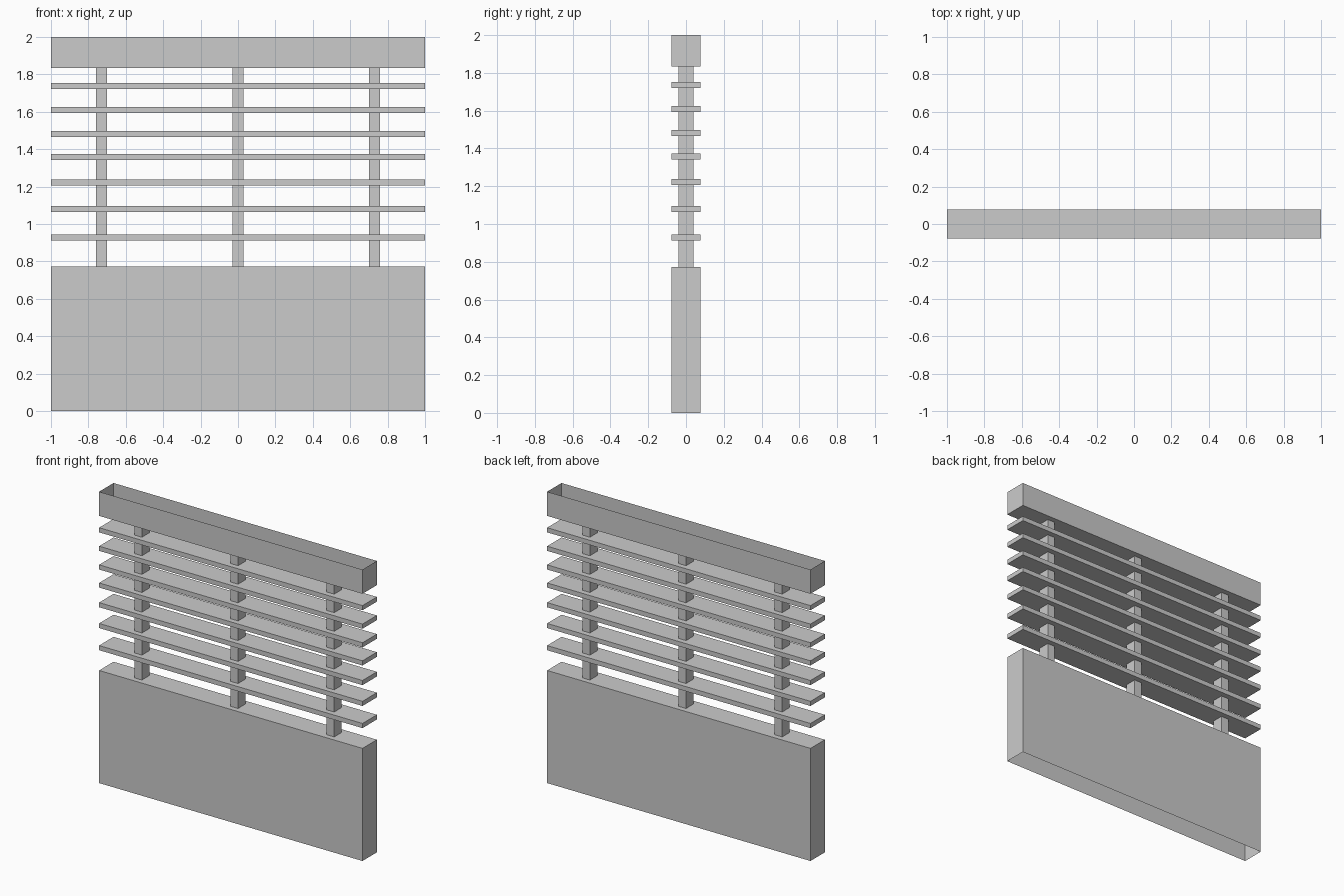
import bpy
import bmesh

if "Cube" in bpy.data.objects:
    bpy.data.objects.remove(bpy.data.objects["Cube"])

HALF_W, HALF_D = 1.0, 0.078


def box(name, x, y, z, open_sides=()):
    """Box from (min, max) ranges; open_sides lists 'top' / 'bottom' faces to leave out."""
    bm = bmesh.new()
    bmesh.ops.create_cube(bm, size=1.0)
    for v in bm.verts:
        v.co = [r[0] if c < 0 else r[1] for c, r in zip(v.co, (x, y, z))]
    bm.normal_update()
    drop = [f for f in bm.faces
            if (f.normal.z > 0.9 and "top" in open_sides)
            or (f.normal.z < -0.9 and "bottom" in open_sides)]
    bmesh.ops.delete(bm, geom=drop, context='FACES_ONLY')
    mesh = bpy.data.meshes.new(name)
    bm.to_mesh(mesh)
    bm.free()
    obj = bpy.data.objects.new(name, mesh)
    bpy.context.collection.objects.link(obj)
    return obj


full_x, full_y = (-HALF_W, HALF_W), (-HALF_D, HALF_D)

# Solid lower wall (open underneath) and top beam (open above)
box("lower_wall", full_x, full_y, (0.0, 0.773), ("bottom",))
box("top_beam", full_x, full_y, (1.834, 2.0), ("top",))

# Upright posts between wall and beam, ends hidden
for i, cx in enumerate((-0.73, 0.0, 0.73)):
    box(f"post_{i + 1}", (cx - 0.029, cx + 0.029), (-0.041, 0.041),
        (0.773, 1.834), ("top", "bottom"))

# Horizontal slats
for i, cz in enumerate((0.928, 1.08, 1.223, 1.358, 1.482, 1.61, 1.737)):
    box(f"slat_{i + 1}", full_x, full_y, (cz - 0.016, cz + 0.016))
